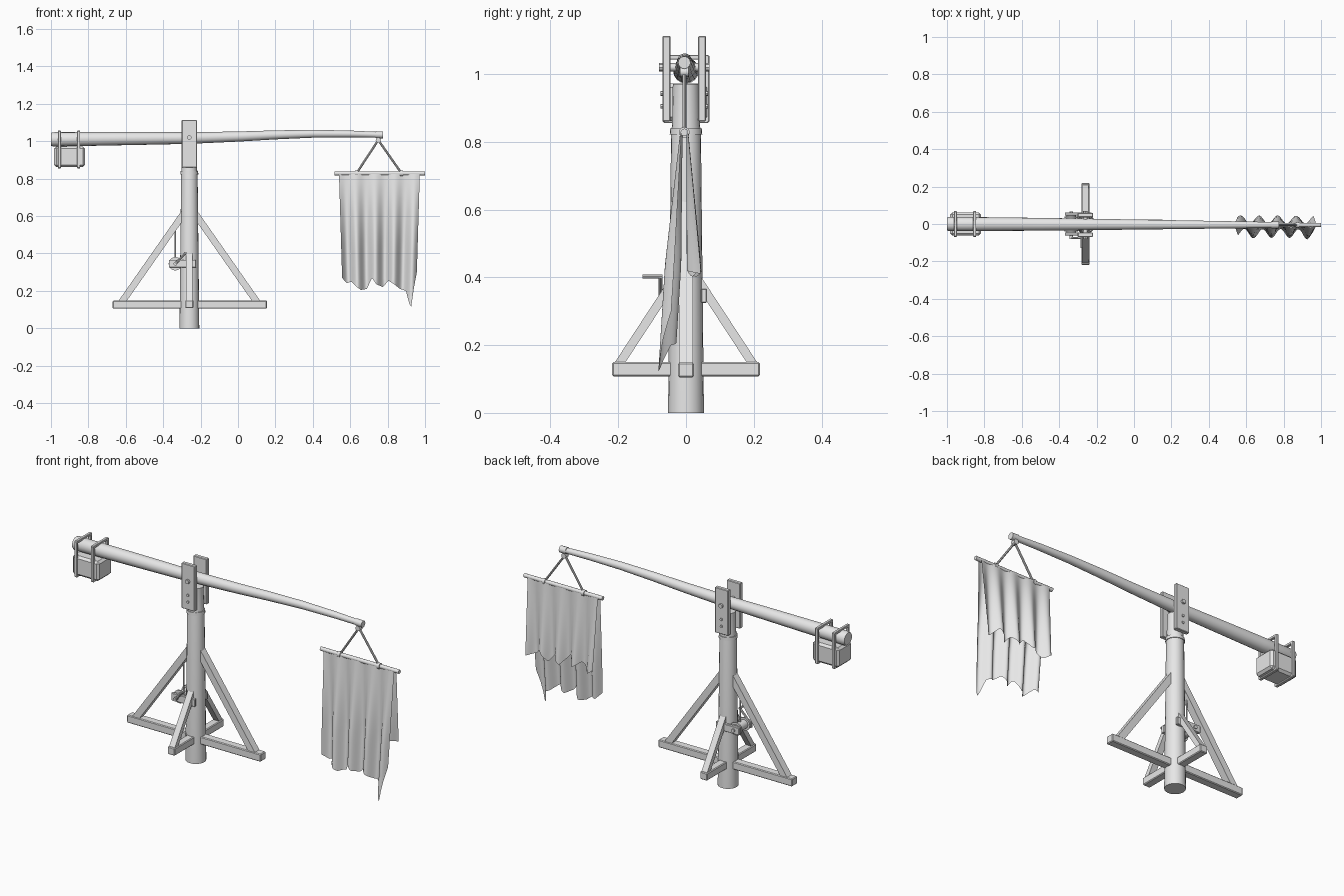
import bpy, bmesh, math, random
from mathutils import Vector, Matrix

if "Cube" in bpy.data.objects:
    bpy.data.objects.remove(bpy.data.objects["Cube"])

random.seed(4)
PX = -0.26      # post centre x
AY = -0.005     # swing arm centre y
mat = bpy.data.materials.new("pale_grey")
mat.diffuse_color = (0.8, 0.8, 0.8, 1)
mat.use_nodes = True
mat.node_tree.nodes["Principled BSDF"].inputs["Base Color"].default_value = mat.diffuse_color


def finish(name, bm, smooth=False):
    bmesh.ops.recalc_face_normals(bm, faces=bm.faces)
    me = bpy.data.meshes.new(name)
    bm.to_mesh(me)
    bm.free()
    me.materials.append(mat)
    ob = bpy.data.objects.new(name, me)
    bpy.context.collection.objects.link(ob)
    if smooth:
        bpy.ops.object.select_all(action='DESELECT')
        ob.select_set(True)
        bpy.context.view_layer.objects.active = ob
        bpy.ops.object.shade_smooth_by_angle(angle=math.radians(40))
    return ob


def box(name, lo, hi, bevel=0.004):
    """Bevelled box between two corners."""
    lo, hi = Vector(lo), Vector(hi)
    bm = bmesh.new()
    bmesh.ops.create_cube(bm, size=1)
    for v in bm.verts:
        v.co = Vector([c * s for c, s in zip(v.co, hi - lo)]) + (lo + hi) / 2
    if bevel:
        bmesh.ops.bevel(bm, geom=bm.edges[:], offset=bevel, segments=1, affect='EDGES')
    return finish(name, bm)


def tube(name, rings, sides=16):
    """Round solid through (centre, radius) rings."""
    bm = bmesh.new()
    axis = (Vector(rings[-1][0]) - Vector(rings[0][0])).normalized()
    rot = axis.to_track_quat('Z', 'Y')
    loops = []
    for c, r in rings:
        loops.append([bm.verts.new(Vector(c) + rot @ Vector(
            (r * math.cos(2 * math.pi * i / sides), r * math.sin(2 * math.pi * i / sides), 0)))
            for i in range(sides)])
    for a, b in zip(loops, loops[1:]):
        for i in range(sides):
            j = (i + 1) % sides
            bm.faces.new((a[i], a[j], b[j], b[i]))
    bm.faces.new(loops[0][::-1])
    bm.faces.new(loops[-1])
    return finish(name, bm, True)


def rod(name, a, b, r, sides=12):
    return tube(name, [(a, r), (b, r)], sides)


def brace(name, side, foot, top, width, depth, along_x):
    """Slanted timber with a level foot and a plumb top, extruded sideways."""
    d = (Vector(top) - Vector(foot)).normalized()
    half_foot = width / d.y / 2
    half_top = width / abs(d.x) / 2
    pts = [(foot[0] - half_foot, foot[1]), (foot[0] + half_foot, foot[1]),
           (top[0], top[1] + half_top), (top[0], top[1] - half_top)]
    # order the outline so the outer edge meets the upper top corner
    pts = [pts[1], pts[2], pts[3], pts[0]]
    bm = bmesh.new()
    loops = []
    for s in (-depth / 2, depth / 2):
        loops.append([bm.verts.new((PX + side * u, s, z) if along_x else (PX + s, side * u, z))
                      for u, z in pts])
    bm.faces.new(loops[0])
    bm.faces.new(loops[1])
    for i in range(4):
        j = (i + 1) % 4
        bm.faces.new((loops[0][i], loops[0][j], loops[1][j], loops[1][i]))
    return finish(name, bm)


# Post with collar and slimmer head
tube("post", [((PX, 0, 0), 0.053), ((PX, 0, 0.83), 0.044), ((PX, 0, 0.85), 0.041),
              ((PX, 0, 0.97), 0.039)], 20)
tube("post_collar", [((PX, 0, 0.822), 0.048), ((PX, 0, 0.84), 0.047)], 20)

# Crossed feet and braces
box("foot_long", (-0.67, -0.023, 0.105), (0.155, 0.023, 0.148))
box("foot_cross", (PX - 0.022, -0.218, 0.108), (PX + 0.022, 0.218, 0.15))
for s, tag in ((-1, "a"), (1, "b")):
    brace("long_brace_" + tag, s, (0.358, 0.145), (0.043, 0.595), 0.036, 0.04, True)
    brace("cross_brace_" + tag, s, (0.196, 0.147), (0.04, 0.385), 0.026, 0.035, False)

# Cheek plates holding the arm, with bolts
for s, tag in ((-1, "front"), (1, "back")):
    y0, y1 = sorted((AY + s * 0.041, AY + s * 0.064))
    box("cheek_" + tag, (PX - 0.041, y0, 0.86), (PX + 0.041, y1, 1.113), 0.003)
    for z, r, out in ((1.02, 0.012, 0.075), (0.943, 0.007, 0.07), (0.905, 0.007, 0.07)):
        rod("cheek_bolt_" + tag, (PX, AY + s * 0.05, z), (PX, AY + s * out, z), r, 8)
rod("pivot_pin", (PX, AY - 0.05, 1.02), (PX, AY + 0.05, 1.02), 0.012)

# Long swinging arm
tube("arm", [((x, AY * (x + 1) / 1.7, z), r) for x, z, r in (
    (-1, 1.01, 0.034), (-0.99, 1.01, 0.038), (-0.8, 1.012, 0.037), (-0.5, 1.015, 0.034),
    (-0.26, 1.017, 0.031), (0, 1.025, 0.027), (0.2, 1.034, 0.024), (0.4, 1.04, 0.021),
    (0.6, 1.039, 0.018), (0.77, 1.034, 0.015))], 16)
rod("arm_tip_band", (0.735, AY, 1.035), (0.776, AY, 1.034), 0.0185)

# Counterweight and its straps
box("counterweight", (-0.983, -0.062, 0.862), (-0.818, 0.062, 0.972), 0.012)
for x in (-0.955, -0.852):
    a, b = x - 0.008, x + 0.008
    for s in (-1, 1):
        y0, y1 = sorted((s * 0.054, s * 0.069))
        box("strap_side", (a, y0, 0.858), (b, y1, 1.055), 0.002)
    box("strap_top", (a, -0.066, 1.043), (b, 0.066, 1.057), 0.002)
    box("strap_bottom", (a, -0.066, 0.855), (b, 0.066, 0.866), 0.002)

# Winch: rails, drum, crank and line
WX, WZ = -0.335, 0.345
for y in (-0.053, 0.053):
    box("winch_rail", (-0.37, y - 0.008, 0.325), (-0.225, y + 0.008, 0.366), 0.002)
rod("winch_drum", (WX, -0.045, WZ), (WX, 0.045, WZ), 0.025)
for y in (-0.04, 0.032):
    rod("drum_flange", (WX, y, WZ), (WX, y + 0.008, WZ), 0.036, 16)
rod("winch_axle", (WX, -0.08, WZ), (WX, 0.068, WZ), 0.01)
rod("crank_arm", (WX, -0.075, WZ), (-0.28, -0.075, 0.403), 0.006, 8)
rod("crank_handle", (-0.28, -0.07, 0.403), (-0.28, -0.128, 0.403), 0.006, 8)
rod("winch_line", (WX, 0, WZ + 0.02), (WX, 0, 0.575), 0.004, 8)

# Hanger ropes, eye and banner rod
rod("hanger_eye", (0.75, AY - 0.012, 1.006), (0.75, AY + 0.012, 1.006), 0.014)
for x in (0.633, 0.875):
    rod("hanger_rope", (0.75, AY, 1.006), (x, AY, 0.828), 0.006, 8)
    rod("rope_loop", (x - 0.008, AY, 0.828), (x + 0.008, AY, 0.828), 0.016)
rod("banner_rod", (0.515, AY, 0.828), (1.0, AY, 0.828), 0.011)


def interp(pts, t):
    for (a, p), (b, q) in zip(pts, pts[1:]):
        if t <= b:
            return p + (q - p) * (t - a) / (b - a)
    return pts[-1][1]


def cloth(name, side, hem, lean, amp, nx=64, nz=14):
    """Pleated sheet whose folds deepen towards a ragged hem."""
    bm = bmesh.new()
    rows = []
    for j in range(nz + 1):
        row = []
        for i in range(nx + 1):
            t, u = i / nx, j / nz
            z = 0.825 + (interp(hem, t) - 0.825) * u
            drop = 0.825 - z
            x = 0.54 + 0.432 * t + drop * 0.06 * (0.5 - t)
            fold = amp * min(1, drop * 2.2 + 0.15)
            y = AY + side * (0.009 + lean * drop) + fold * math.sin(t * 8.2 * math.pi + 0.5 * side)
            row.append(bm.verts.new((x, y, z)))
        rows.append(row)
    for a, b in zip(rows, rows[1:]):
        for i in range(nx):
            bm.faces.new((a[i], a[i + 1], b[i + 1], b[i]))
    return finish(name, bm, True)


# Long front sheet and shorter back sheet
cloth("banner_front", -1, [(0, 0.27), (0.06, 0.24), (0.12, 0.25), (0.18, 0.225), (0.25, 0.205),
      (0.33, 0.21), (0.4, 0.27), (0.46, 0.235), (0.55, 0.22), (0.62, 0.255), (0.7, 0.235),
      (0.78, 0.21), (0.86, 0.2), (0.91, 0.13), (0.94, 0.115), (0.96, 0.2), (1, 0.3)], 0.062, 0.024)
cloth("banner_back", 1, [(0, 0.43), (0.1, 0.4), (0.2, 0.45), (0.3, 0.42), (0.38, 0.47),
      (0.5, 0.41), (0.6, 0.45), (0.7, 0.4), (0.8, 0.46), (0.9, 0.42), (1, 0.41)], 0.05, 0.021)
